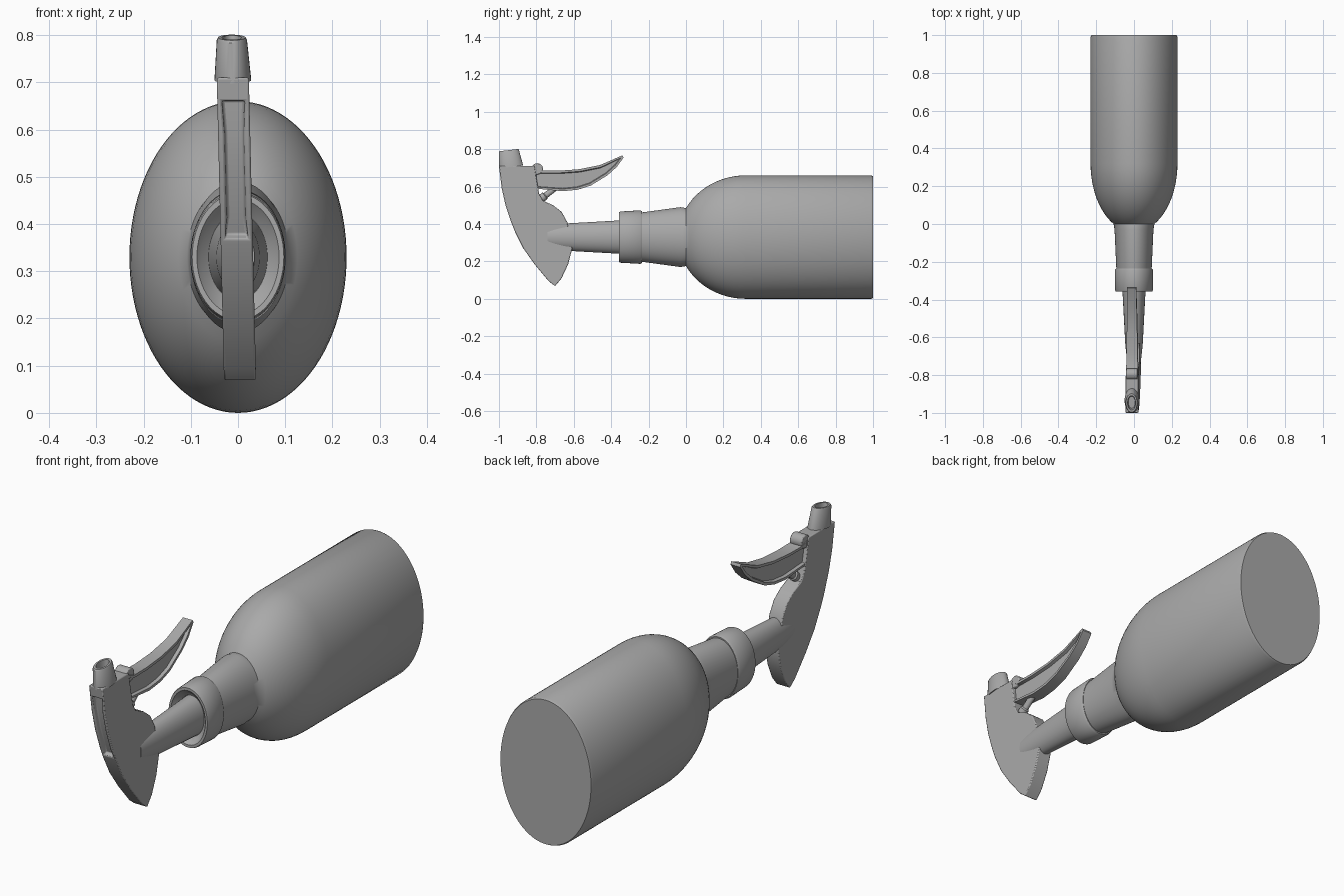
import bpy, bmesh, math
from mathutils import Vector

cube = bpy.data.objects.get("Cube")
if cube:
    bpy.data.objects.remove(cube, do_unlink=True)

grey = bpy.data.materials.new("plain grey")
grey.use_nodes = True
grey.diffuse_color = (0.4, 0.4, 0.4, 1)
grey.node_tree.nodes["Principled BSDF"].inputs["Base Color"].default_value = (0.4, 0.4, 0.4, 1)

MID = 0.33  # height of the bottle axis


def finish(name, bm, angle=35, bevel=0, lean=False):
    """Turn a bmesh into a shaded object; lean tips the spray head a little sideways."""
    bmesh.ops.recalc_face_normals(bm, faces=bm.faces)
    if lean:
        for v in bm.verts:
            v.co.x -= 0.024 * (v.co.z - 0.25)
    mesh = bpy.data.meshes.new(name)
    bm.to_mesh(mesh)
    bm.free()
    obj = bpy.data.objects.new(name, mesh)
    bpy.context.collection.objects.link(obj)
    mesh.materials.append(grey)
    if bevel:
        mod = obj.modifiers.new("soft edges", 'BEVEL')
        mod.width, mod.segments, mod.limit_method = bevel, 2, 'ANGLE'
        mod.angle_limit = math.radians(40)
    bpy.ops.object.select_all(action='DESELECT')
    obj.select_set(True)
    bpy.context.view_layer.objects.active = obj
    bpy.ops.object.shade_smooth_by_angle(angle=math.radians(angle))
    return obj


def loft(name, rings, sides=64, axis=None, **kw):
    """Skin elliptical rings given as (centre, x radius, second radius)."""
    u, v = Vector((1, 0, 0)), Vector(axis or (0, 0, 1))
    bm = bmesh.new()
    loops = []
    for centre, a, b in rings:
        turn = [math.tau * i / sides for i in range(sides)]
        loops.append([bm.verts.new(Vector(centre) + u * a * math.cos(t) + v * b * math.sin(t))
                      for t in turn])
    for p, q in zip(loops, loops[1:]):
        for i in range(sides):
            j = (i + 1) % sides
            bm.faces.new((p[i], p[j], q[j], q[i]))
    bm.faces.new(loops[0])
    bm.faces.new(loops[-1])
    return finish(name, bm, **kw)


def along_y(sections):
    return [((0, y, MID), rx, rz) for y, rx, rz in sections]


def slab(outline, half):
    """Extrude a side outline (y, z) across x; half(y) is the half thickness."""
    bm = bmesh.new()
    left, right = ([bm.verts.new((s * half(y), y, z)) for y, z in outline] for s in (1, -1))
    bm.faces.new(left)
    bm.faces.new(right[::-1])
    n = len(outline)
    for i in range(n):
        j = (i + 1) % n
        bm.faces.new((left[i], right[i], right[j], left[j]))
    bmesh.ops.recalc_face_normals(bm, faces=bm.faces)
    return bm


# Bottle: neck, rounded shoulder, straight body, flat base
shoulder = []
for i in range(13):
    t = math.radians(28 + 62 * i / 12)
    shoulder.append((0.32 * (1 - math.cos(t) / math.cos(math.radians(28))),
                     0.23 * math.sin(t), 0.33 * math.sin(t)))
bottle = [(-0.25, 0.093, 0.13), (-0.03, 0.103, 0.16)] + shoulder
bottle += [(0.99, 0.23, 0.33), (1.0, 0.226, 0.325)]
loft("bottle", along_y(bottle), sides=96, angle=40)

# Screw collar with a recessed mouth
loft("collar", along_y([
    (-0.33, 0.062, 0.092), (-0.345, 0.078, 0.11), (-0.357, 0.087, 0.122),
    (-0.357, 0.097, 0.134), (-0.35, 0.1, 0.137), (-0.245, 0.101, 0.143),
    (-0.235, 0.095, 0.138)]), angle=40)

# Stem between collar and spray head
loft("stem", along_y([(-0.32, 0.063, 0.091), (-0.64, 0.046, 0.073), (-0.74, 0.035, 0.06)]), sides=40)

# Spray head: flat side outline with a long groove in the front edge
head = slab([(-1.0, 0.71), (-0.995, 0.67), (-0.985, 0.59), (-0.965, 0.5), (-0.935, 0.41),
             (-0.915, 0.36), (-0.87, 0.27), (-0.81, 0.185), (-0.735, 0.095), (-0.7, 0.068),
             (-0.665, 0.11), (-0.63, 0.185), (-0.608, 0.27), (-0.635, 0.41), (-0.665, 0.465),
             (-0.71, 0.5), (-0.765, 0.525), (-0.785, 0.56), (-0.81, 0.71)],
            lambda y: 0.034)
groove = [f for f in head.faces
          if len(f.verts) == 4 and f.normal.y < -0.5
          and 0.355 < min(v.co.z for v in f.verts) and max(v.co.z for v in f.verts) < 0.68]
bmesh.ops.inset_region(head, faces=groove, thickness=0.013, depth=0)
bmesh.ops.inset_region(head, faces=groove, thickness=0.003, depth=-0.02)
finish("spray_head", head, bevel=0.004, lean=True)

# Nozzle: tapered tube with an open bore
slope = Vector((0, 1, 0.12)).normalized()
loft("nozzle", [((0, -0.935, 0.705), 0.039, 0.065), ((0, -0.947, 0.79), 0.032, 0.054),
                ((0, -0.947, 0.795), 0.029, 0.05), ((0, -0.947, 0.795), 0.021, 0.038),
                ((0, -0.944, 0.75), 0.018, 0.032)],
     sides=32, axis=slope, lean=True)

# Trigger: curved lever with hollowed sides
trigger = slab([(-0.81, 0.7), (-0.77, 0.685), (-0.68, 0.685), (-0.57, 0.693), (-0.46, 0.715),
                (-0.34, 0.767), (-0.334, 0.755), (-0.37, 0.705), (-0.42, 0.66), (-0.51, 0.605),
                (-0.58, 0.583), (-0.66, 0.575), (-0.81, 0.59)],
               lambda y: 0.024 - 0.016 * (y + 0.334))
sides = [f for f in trigger.faces if len(f.verts) > 4]
bmesh.ops.inset_individual(trigger, faces=sides, thickness=0.012, depth=0)
bmesh.ops.inset_individual(trigger, faces=sides, thickness=0.004, depth=-0.014)
finish("trigger", trigger, bevel=0.003, lean=True)

# Pivot pin across the trigger root, and the plunger pushing on the trigger
pin = bmesh.new()
bmesh.ops.create_cone(pin, cap_ends=True, segments=24, radius1=0.03, radius2=0.03, depth=0.06)
for v in pin.verts:
    v.co = Vector((v.co.z, v.co.y - 0.795, v.co.x + 0.695))
finish("pivot_pin", pin, bevel=0.004, lean=True)

loft("plunger", [((0, -0.79, 0.525), 0.02, 0.022), ((0, -0.755, 0.55), 0.02, 0.022),
                 ((0, -0.75, 0.553), 0.014, 0.016), ((0, -0.69, 0.6), 0.014, 0.016)],
     sides=24, axis=Vector((0, -0.6, 0.8)), lean=True)
